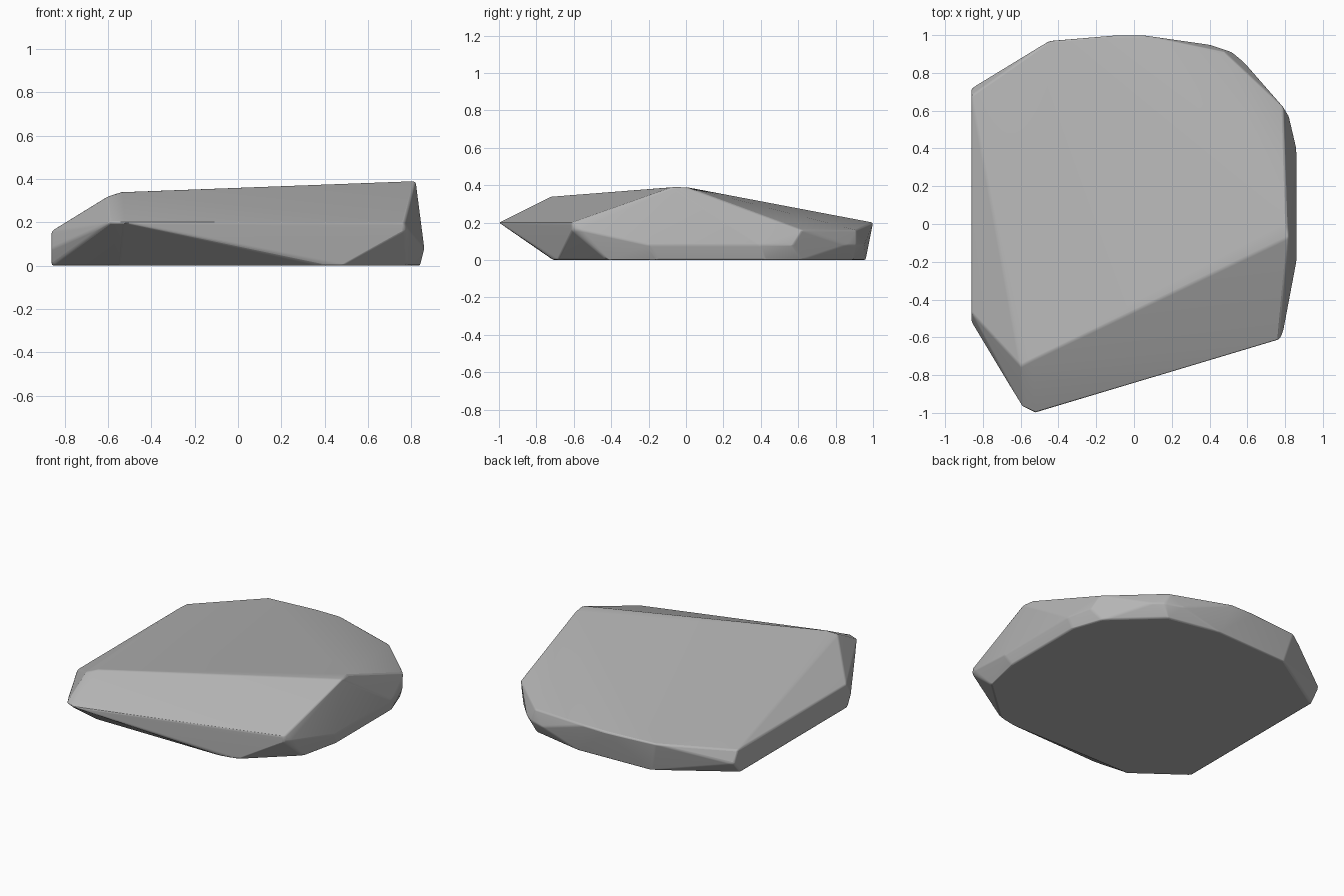
import bpy
import bmesh
from math import radians

cube = bpy.data.objects.get("Cube")
if cube:
    bpy.data.objects.remove(cube, do_unlink=True)


def make_material(name, colour):
    mat = bpy.data.materials.new(name)
    mat.use_nodes = True
    mat.diffuse_color = colour
    shader = next(n for n in mat.node_tree.nodes if n.type == "BSDF_PRINCIPLED")
    shader.inputs["Base Color"].default_value = colour
    shader.inputs["Roughness"].default_value = 0.9
    return mat


def ring(height, outline):
    """Lift a flat outline to one height."""
    return [(x, y, height) for x, y in outline]


# Flat underside
base = ring(0, [
    (-.86, -.48), (-.55, -.71), (.38, -.71), (.48, -.69), (.78, -.42),
    (.84, -.15), (.84, .42), (.77, .62), (.48, .89), (.13, .96),
    (-.4, .94), (-.86, .65),
])

# Widest part of the rounded right and back walls
belly = ring(.08, [
    (.86, -.2), (.86, .4), (.82, .57), (.58, .86), (.52, .91),
    (.4, .95), (-.86, .72), (-.86, -.52),
])

# Upper edge of the back right wall and the cut left end
shoulder = ring(.16, [
    (.79, .62), (.53, .86), (.48, .91), (.79, -.57), (.77, -.61),
    (-.86, .68), (-.86, -.47),
])

# Sharp overhanging lip at the front, and the back edge
lip = ring(.2, [
    (-.53, -1), (-.59, -.97), (.77, -.61),
    (.05, 1), (-.1, 1), (-.45, .97),
])

# High points of the ridge across the top
ridge = [(-.54, -.72, .34), (-.6, -.75, .32), (.82, -.07, .39), (.81, 0, .39)]

# Wrap the outlines into one faceted stone
bm = bmesh.new()
for point in base + belly + shoulder + lip + ridge:
    bm.verts.new(point)
hull = bmesh.ops.convex_hull(bm, input=bm.verts)
loose = [v for v in bm.verts if not v.link_faces]
bmesh.ops.delete(bm, geom=loose, context="VERTS")
bmesh.ops.dissolve_limit(bm, angle_limit=radians(1.5),
                         verts=bm.verts, edges=bm.edges)
bmesh.ops.recalc_face_normals(bm, faces=bm.faces)

mesh = bpy.data.meshes.new("stone_slab")
bm.to_mesh(mesh)
bm.free()
stone = bpy.data.objects.new("stone_slab", mesh)
bpy.context.collection.objects.link(stone)
mesh.materials.append(make_material("stone grey", (.46, .46, .46, 1)))

# Slightly worn edges with flat facets between them
bevel = stone.modifiers.new("worn_edges", "BEVEL")
bevel.width = .01
bevel.segments = 2
bevel.limit_method = "ANGLE"
bevel.angle_limit = radians(12)
bevel.use_clamp_overlap = True

bpy.ops.object.select_all(action="DESELECT")
stone.select_set(True)
bpy.context.view_layer.objects.active = stone
bpy.ops.object.shade_smooth_by_angle(angle=radians(35))
weighted = stone.modifiers.new("facet_normals", "WEIGHTED_NORMAL")
weighted.keep_sharp = True
